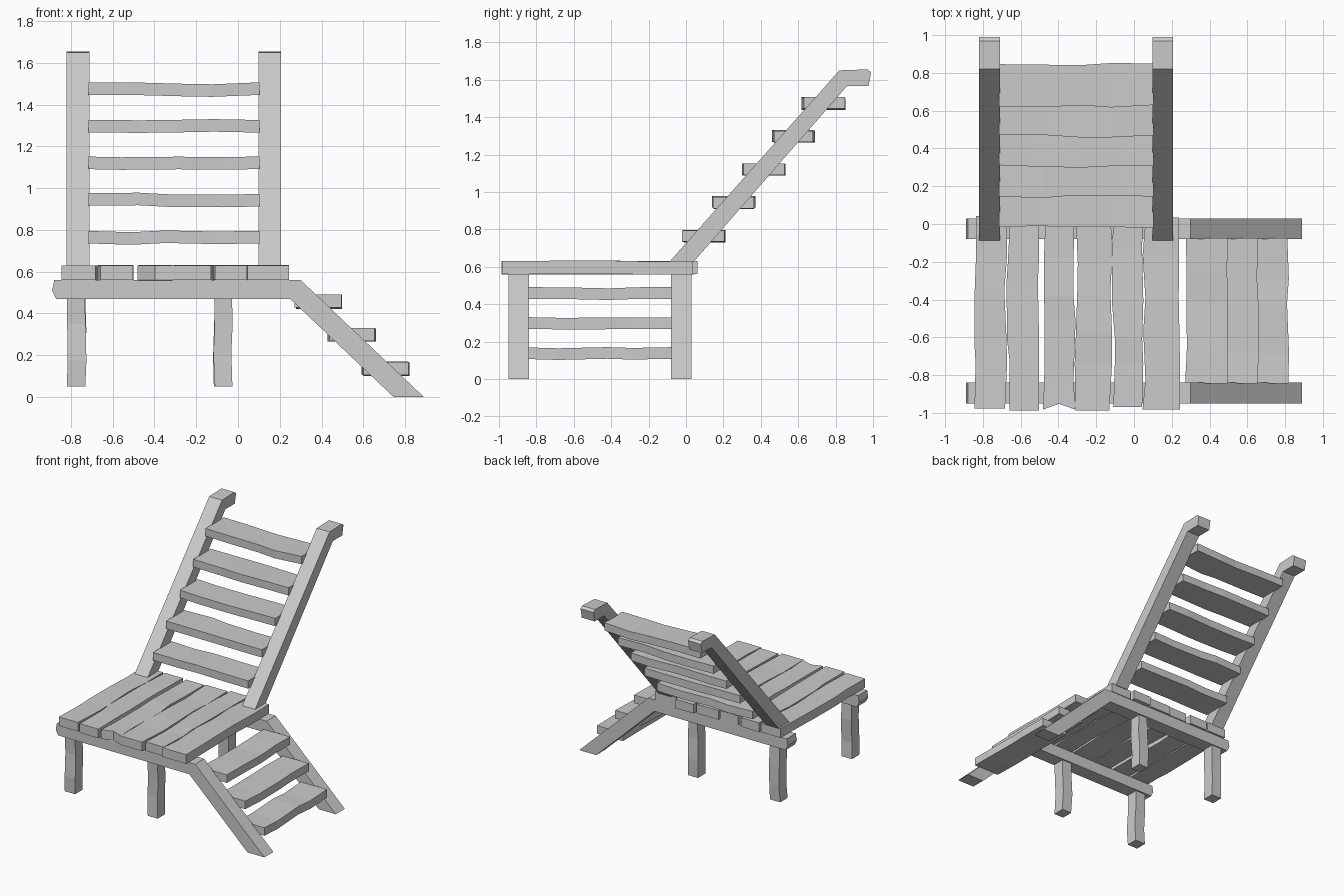
import bpy, bmesh, random
from mathutils import Vector

random.seed(4)
old = bpy.data.objects.get("Cube")
if old:
    bpy.data.objects.remove(old)

wood = bpy.data.materials.new("weathered_grey_wood")
wood.use_nodes = True
GREY = (0.6, 0.6, 0.6, 1)
wood.diffuse_color = GREY
wood.node_tree.nodes["Principled BSDF"].inputs["Base Color"].default_value = GREY


def finish(name, bm):
    bmesh.ops.recalc_face_normals(bm, faces=bm.faces)
    mesh = bpy.data.meshes.new(name)
    bm.to_mesh(mesh)
    bm.free()
    mesh.materials.append(wood)
    obj = bpy.data.objects.new(name, mesh)
    bpy.context.collection.objects.link(obj)
    return obj


def plank(name, low, high, axis, wobble=(0.01, 0.01), segments=4, notch=0):
    """Rough-sawn box: rings of four corners along one axis, each nudged a little."""
    u, v = [a for a in range(3) if a != axis]
    bm = bmesh.new()
    rings = []
    for i in range(segments + 1):
        end = i in (0, segments)
        t = i / segments + (0 if end else random.uniform(-0.06, 0.06))
        bend = random.uniform(-1, 1) * wobble[1] * (0.3 if end else 1)
        ring = []
        for a, b in ((0, 0), (1, 0), (1, 1), (0, 1)):
            p = Vector()
            p[axis] = low[axis] + (high[axis] - low[axis]) * t
            p[u] = (low[u], high[u])[a]
            p[v] = (low[v], high[v])[b] + bend
            ring.append(p)
        # each long edge wanders on its own, kept straight through the thickness
        left, right = (random.uniform(-1, 1) * wobble[0] for _ in range(2))
        for k, shift in zip(range(4), (left, right, right, left)):
            ring[k][u] += shift
        rings.append([bm.verts.new(p) for p in ring])
    for r, s in zip(rings, rings[1:]):
        for k in range(4):
            bm.faces.new((r[k], r[(k + 1) % 4], s[(k + 1) % 4], s[k]))
    bm.faces.new(rings[-1])
    if notch:
        # chipped end: split the end edges and push the middle inward
        r = rings[0]
        mids = []
        for a, b in ((0, 1), (3, 2)):
            edge = bm.edges.get((r[a], r[b]))
            m = bmesh.utils.edge_split(edge, r[a], 0.5)[1]
            m.co[axis] += notch
            mids.append(m)
        bm.faces.new((r[0], mids[0], mids[1], r[3]))
        bm.faces.new((mids[0], r[1], r[2], mids[1]))
    else:
        bm.faces.new(rings[0])
    return finish(name, bm)


def beam(name, profile, axis, start, end):
    """Side profile extruded across the given axis."""
    bm = bmesh.new()

    def point(a, b, c):
        return (c, a, b) if axis == 0 else (a, c, b)

    near = [bm.verts.new(point(a, b, start)) for a, b in profile]
    far = [bm.verts.new(point(a, b, end)) for a, b in profile]
    bm.faces.new(near)
    bm.faces.new(far)
    n = len(profile)
    for k in range(n):
        bm.faces.new((near[k], near[(k + 1) % n], far[(k + 1) % n], far[k]))
    return finish(name, bm)


# Deck rails that bend down into the stair stringers
RAIL = [(-0.87, 0.47), (-0.89, 0.51), (-0.88, 0.56), (0.30, 0.56),
        (0.89, 0), (0.745, 0), (0.25, 0.47)]
for side, y in (("front", -0.95), ("back", -0.08)):
    beam(side + "_rail", RAIL, 1, y, y + 0.11)
    # Legs under the rails
    for place, x in (("right", -0.815), ("middle", -0.115)):
        plank(f"{side}_{place}_leg", (x, y + 0.01, 0.05), (x + 0.085, y + 0.1, 0.475),
              2, (0.005, 0.008), 3)

# Slanted back posts with bent heads
POST = [(-0.09, 0.625), (0.82, 1.65), (0.97, 1.655), (0.99, 1.64),
        (0.975, 1.565), (0.86, 1.565), (0.04, 0.625)]
for side, x in (("right", -0.82), ("left", 0.097)):
    beam(side + "_back_post", POST, 0, x, x + 0.11)

# Deck boards
DECK = [(-0.84, -0.68), (-0.665, -0.5), (-0.475, -0.315),
        (-0.305, -0.125), (-0.11, 0.04), (0.055, 0.237)]
for i, (a, b) in enumerate(DECK):
    front = -0.975 + random.uniform(-0.012, 0.012)
    back = 0.065 + random.uniform(-0.03, 0.01)
    plank(f"deck_board_{i + 1}", (a, front, 0.56), (b, back, 0.63), 1,
          (0.01, 0.003), 5, 0.03 if i == 2 else 0)

# Back slats
for i in range(5):
    y, z = -0.015 + 0.16 * i, 0.737 + 0.177 * i
    plank(f"back_slat_{i + 1}", (-0.715, y, z), (0.102, y + 0.22, z + 0.06), 0,
          (0.008, 0.008))

# Stair treads
for i in range(3):
    x, z = 0.275 + 0.16 * i, 0.427 - 0.16 * i
    plank(f"stair_tread_{i + 1}", (x, -0.845, z), (x + 0.22, -0.075, z + 0.062), 1,
          (0.006, 0.006))
